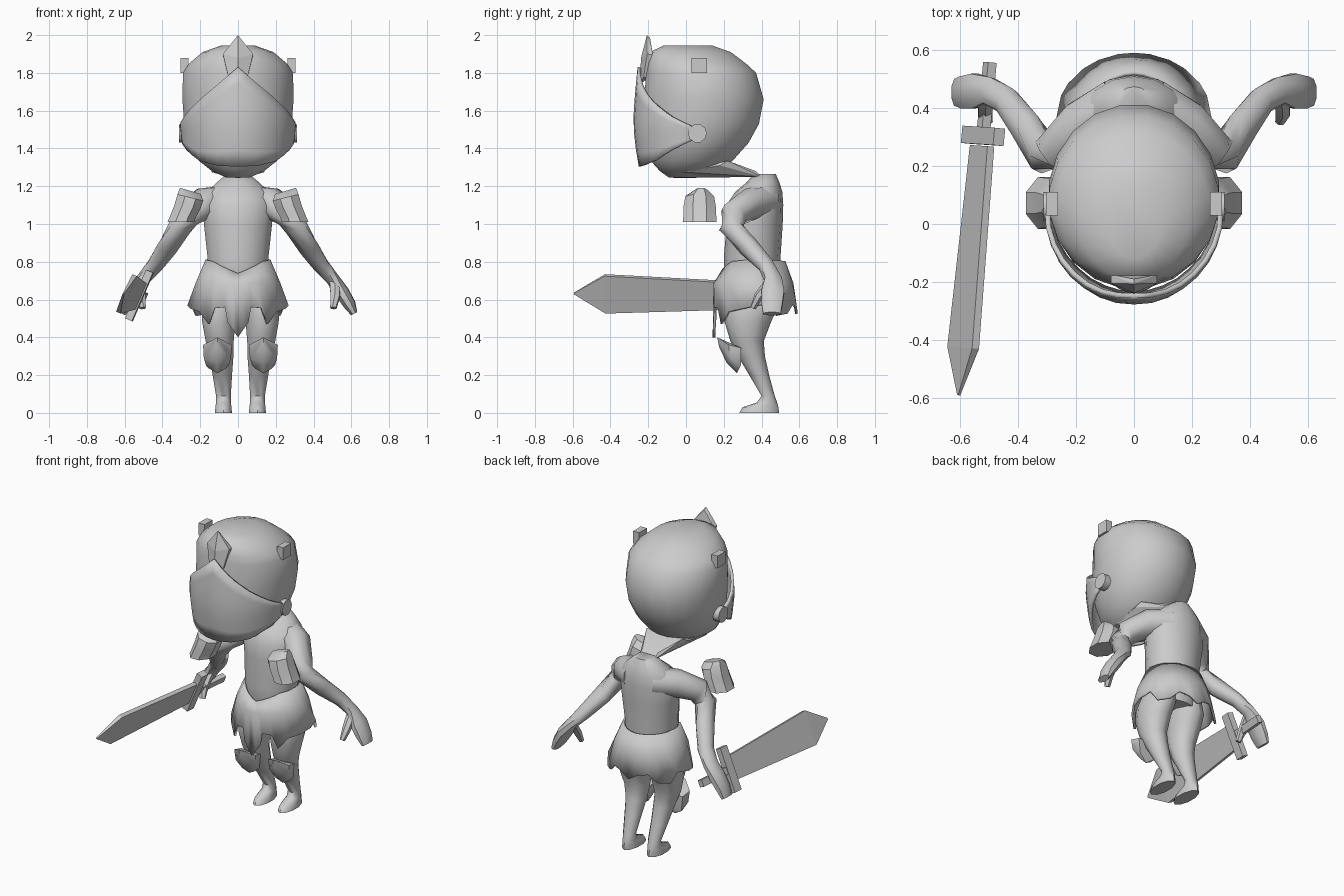
import bpy, bmesh, math
from mathutils import Vector

if "Cube" in bpy.data.objects:
    bpy.data.objects.remove(bpy.data.objects["Cube"])

GREY = bpy.data.materials.new("plain_grey")
GREY.diffuse_color = (0.6, 0.6, 0.6, 1)
GREY.use_nodes = True
GREY.node_tree.nodes["Principled BSDF"].inputs["Base Color"].default_value = GREY.diffuse_color


def make(name, verts, faces, smooth=40, thick=0, mirror=False, hull=False):
    """Mesh object from points; optional shell thickness, mirroring and convex hull."""
    bm = bmesh.new()
    vs = [bm.verts.new(v) for v in verts]
    if hull:
        res = bmesh.ops.convex_hull(bm, input=vs)
        junk = [g for g in res["geom_interior"] if isinstance(g, bmesh.types.BMVert)]
        bmesh.ops.delete(bm, geom=junk, context='VERTS')
    else:
        for f in faces:
            bm.faces.new([vs[i] for i in f])
    bmesh.ops.recalc_face_normals(bm, faces=bm.faces)
    me = bpy.data.meshes.new(name)
    bm.to_mesh(me)
    bm.free()
    me.materials.append(GREY)
    ob = bpy.data.objects.new(name, me)
    bpy.context.collection.objects.link(ob)
    if thick:
        m = ob.modifiers.new("shell", 'SOLIDIFY')
        m.thickness, m.offset = thick, 0
    if mirror:
        ob.modifiers.new("mirror", 'MIRROR').use_mirror_merge = False
    bpy.ops.object.select_all(action='DESELECT')
    ob.select_set(True)
    bpy.context.view_layer.objects.active = ob
    if smooth:
        bpy.ops.object.shade_smooth_by_angle(angle=math.radians(smooth))
    return ob


def skin(rings, n, closed=True, caps=True):
    """Faces joining rings of n points."""
    fs = []
    for r in range(rings - 1):
        for i in range(n if closed else n - 1):
            j = (i + 1) % n
            fs.append((r * n + i, r * n + j, (r + 1) * n + j, (r + 1) * n + i))
    if caps:
        fs += [tuple(range(n)), tuple(range((rings - 1) * n, rings * n))]
    return fs


def loft(name, rings, n, **kw):
    """Rings of (z, x_centre, x_radius, y_front, y_back, tilt)."""
    vs = []
    for z, xc, rx, y0, y1, *tilt in rings:
        t = tilt[0] if tilt else 0
        for i in range(n):
            a = 2 * math.pi * (i + .5) / n
            dx = rx * math.cos(a)
            vs.append((xc + dx, (y0 + y1) / 2 + (y1 - y0) / 2 * math.sin(a), z + t * dx))
    return make(name, vs, skin(len(rings), n), **kw)


def tube(name, path, n=8, **kw):
    """Limb along (x, y, z, side_radius, other_radius) points."""
    P = [Vector(p[:3]) for p in path]
    vs = []
    for k, p in enumerate(path):
        a = (P[k] - P[k - 1]).normalized() if k else Vector()
        b = (P[k + 1] - P[k]).normalized() if k < len(P) - 1 else Vector()
        t = (a + b).normalized()
        s = t.cross(Vector((0, 0, 1))).normalized()
        u = s.cross(t)
        for i in range(n):
            c = 2 * math.pi * (i + .5) / n
            vs.append(P[k] + s * p[3] * math.cos(c) + u * p[4] * math.sin(c))
    return make(name, vs, skin(len(path), n), **kw)


def lerp(table, x):
    for (x0, v0), (x1, v1) in zip(table, table[1:]):
        if x <= x1:
            return v0 + (v1 - v0) * (x - x0) / (x1 - x0)
    return table[-1][1]


def box_points(x0, x1, y0, y1, z0, z1):
    return [(x, y, z) for x in (x0, x1) for y in (y0, y1) for z in (z0, z1)]


def both(points):
    """Points with their left-right mirrored copies."""
    return points + [(-x, y, z) for x, y, z in points if x]


# Helmeted head and the wedge that joins it to the neck
loft("head", [(1.245, 0, .06, -.09, .06), (1.28, 0, .14, -.14, .16), (1.335, 0, .21, -.19, .25),
              (1.43, 0, .262, -.215, .335), (1.53, 0, .288, -.225, .39), (1.66, 0, .298, -.225, .415),
              (1.80, 0, .295, -.215, .375), (1.85, 0, .262, -.21, .32), (1.91, 0, .19, -.195, .24),
              (1.945, 0, .09, -.12, .14)], 20, smooth=50)
make("neck_wedge", both([(.14, -.02, 1.275), (.14, .18, 1.31), (.13, .22, 1.335), (0, -.07, 1.243),
                         (.055, .37, 1.28), (.055, .4, 1.25)]), None, hull=True, smooth=30)

# Pointed face visor, its hinges and the forehead crest
TOP = [(0, 1.83), (22, 1.735), (45, 1.645), (70, 1.56), (90, 1.51)]
LOW = [(0, 1.305), (22, 1.31), (45, 1.335), (70, 1.40), (90, 1.45)]
BULGE = [(1.3, .93), (1.4, .985), (1.53, 1.03), (1.68, 1.0), (1.84, .95)]
vs, cols = [], 17
for r in range(7):
    for c in range(cols):
        d = -90 + 180 * c / (cols - 1)
        lo, hi = lerp(LOW, abs(d)), lerp(TOP, abs(d))
        z = lo + (hi - lo) * r / 6
        s = lerp(BULGE, z)
        a = math.radians(d)
        vs.append((.293 * s * math.sin(a), .05 - .312 * s * math.cos(a), z))
make("visor", vs, skin(7, cols, False, False), thick=.018)
hinge = [(x, .06 + .05 * math.cos(k * math.pi / 5), 1.48 + .05 * math.sin(k * math.pi / 5))
         for x in (.27, .312) for k in range(10)]
make("visor_hinge", hinge, None, hull=True, mirror=True)
make("crest", both([(0, -.207, 2.0), (0, -.19, 1.985), (0, -.238, 1.88), (.08, -.205, 1.90),
                    (.08, -.175, 1.895), (.05, -.225, 1.775), (.05, -.195, 1.775), (0, -.245, 1.74)]),
     None, hull=True, smooth=0)
make("helmet_stud", box_points(.262, .305, .03, .11, 1.80, 1.88), None, hull=True, mirror=True, smooth=0)

# Torso
loft("torso", [(.58, 0, .15, .24, .48), (.74, 0, .16, .205, .5), (.82, 0, .165, .2, .5),
               (1.0, 0, .185, .215, .512), (1.1, 0, .195, .215, .515), (1.17, 0, .17, .26, .51),
               (1.22, 0, .115, .32, .495), (1.265, 0, .06, .36, .475)], 14, smooth=50)

# Flared skirt with a jagged hem
HEM = [(0, .40), (12, .48), (15, .56), (28, .555), (36, .47), (50, .535), (90, .565),
       (110, .58), (122, .515), (140, .525), (153, .575), (168, .56), (180, .525)]
half = [0, 6, 12, 15, 28, 36, 50, 70, 90, 110, 122, 140, 153, 168, 180]
angles = half + [-d for d in reversed(half[1:-1])]
vs = []
for r, (rx, y0, y1) in enumerate([(.165, .19, .52), (.218, .152, .562), (.262, .148, .585)]):
    for d in angles:
        top = lerp([(0, .735), (50, .80), (90, .81), (180, .80)], abs(d))
        z = (top, .685, lerp(HEM, abs(d)))[r]
        a = math.radians(d)
        vs.append((rx * math.sin(a), (y0 + y1) / 2 - (y1 - y0) / 2 * math.cos(a), z))
make("skirt", vs, skin(3, len(angles), True, False), thick=.014)

# Arms, flat hands and thumbs
tube("arm", [(.06, .42, 1.12, .09, .09), (.18, .35, 1.11, .085, .085), (.27, .255, 1.05, .075, .075),
             (.31, .24, .98, .068, .06), (.37, .33, .88, .06, .055), (.44, .425, .78, .05, .042),
             (.50, .46, .71, .05, .035), (.55, .46, .64, .065, .04), (.59, .455, .575, .06, .035),
             (.615, .455, .525, .05, .02)], mirror=True, smooth=50)
tube("thumb", [(.51, .44, .69, .03, .025), (.515, .385, .62, .028, .024), (.505, .355, .555, .018, .016)],
     n=6, mirror=True, smooth=50)

# Shoulder guards
loft("shoulder_guard", [(1.01, .302, .078, -.025, .17), (1.03, .295, .075, -.022, .168),
                        (1.09, .268, .075, -.02, .165, .12), (1.14, .252, .074, -.01, .155, .25),
                        (1.175, .252, .06, .045, .115, .3)], 8, mirror=True, smooth=35)

# Legs, feet and knee guards
for name, s in (("left", 1), ("right", -1)):
    def rel(x):
        return .013 + s * x
    loft(name + "_leg", [(z, rel(x), r, a, b) for z, x, r, a, b in [
        (.66, .09, .085, .23, .49), (.56, .11, .1, .205, .485), (.48, .115, .092, .205, .45),
        (.38, .11, .078, .235, .412), (.30, .1, .066, .275, .418), (.2, .096, .054, .335, .44),
        (.09, .09, .041, .4, .47), (.055, .09, .041, .375, .482), (.03, .09, .045, .3, .49),
        (0, .09, .047, .282, .492)]], 10, smooth=50)
    pad = both([(0, .165, .40), (0, .175, .35), (0, .215, .265), (0, .27, .21), (.076, .225, .36),
                (.072, .235, .29), (.045, .26, .235), (.07, .29, .345), (.06, .29, .25)])
    make(name + "_knee_guard", [(rel(.122) + x, y, z) for x, y, z in pad], None, hull=True, smooth=50)

# Sword: blade, crossguard and grip, laid out along one tilted frame
base, tip = Vector((-.527, .25, .622)), Vector((-.606, -.592, .632))
along = (tip - base).normalized()
wide = Vector((.4, 0, .916))
wide = (wide - along * wide.dot(along)).normalized()
flat = along.cross(wide)
LENGTH = (tip - base).length


def slab(name, stations):
    """Diamond or box pieces from (distance, half_width, half_thickness) stations."""
    pts = [base + along * d + wide * w * i + flat * t * j
           for d, w, t in stations for i in (-1, 1) for j in (-1, 1)]
    make(name, pts, None, hull=True, smooth=0)


slab("sword_blade", [(-.02, .076, .013), (LENGTH - .165, .108, .013), (LENGTH, .004, .004)])
slab("sword_guard", [(-.085, .14, .02), (-.025, .14, .02)])
slab("sword_grip", [(-.31, .022, .016), (-.05, .022, .016)])
